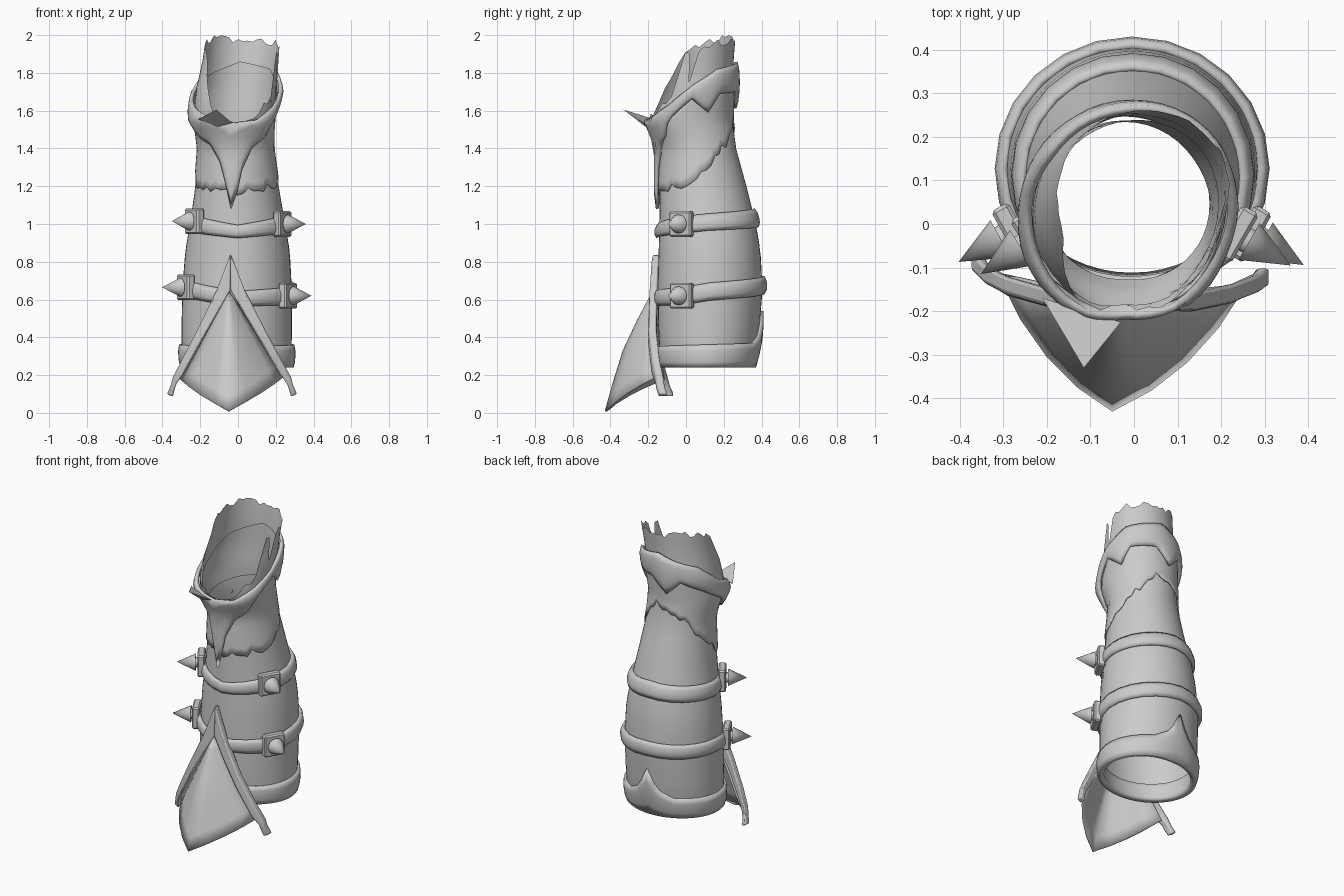
import bpy, bmesh, math, random
from mathutils import Vector, Matrix

if "Cube" in bpy.data.objects:
    bpy.data.objects.remove(bpy.data.objects["Cube"])

random.seed(4)

# Sleeve cross-sections: z, left x, right x, front y, back y
PROFILE = [(.23, -.29, .28, -.13, .355), (.4, -.30, .285, -.145, .385),
           (.65, -.295, .285, -.15, .405), (.85, -.28, .275, -.145, .395),
           (1.0, -.255, .25, -.14, .37), (1.2, -.225, .215, -.14, .32),
           (1.4, -.21, .185, -.13, .265), (1.48, -.22, .185, -.165, .255),
           (1.55, -.235, .19, -.21, .245), (1.7, -.225, .205, -.18, .25),
           (1.85, -.19, .21, -.13, .25), (2.02, -.165, .23, -.1, .265)]


def lerp_keys(keys, x):
    """Piecewise linear lookup; each key is (x, values...)."""
    if x <= keys[0][0]:
        return keys[0][1:]
    for a, b in zip(keys, keys[1:]):
        if x <= b[0]:
            f = (x - a[0]) / (b[0] - a[0])
            return tuple(p + (q - p) * f for p, q in zip(a[1:], b[1:]))
    return keys[-1][1:]


def edge(keys, deg):
    """Height of an edge around the sleeve, wrapping at 360 degrees."""
    return lerp_keys(keys + [(360, keys[0][1])], deg % 360)[0]


def surface(deg, z, off=0.0):
    """Point on the sleeve: 0 = front, 90 = right, 180 = back, 270 = left."""
    x0, x1, y0, y1 = lerp_keys(PROFILE, z)
    t = math.radians(deg)
    return Vector(((x0 + x1) / 2 + ((x1 - x0) / 2 + off) * math.sin(t),
                   (y0 + y1) / 2 - ((y1 - y0) / 2 + off) * math.cos(t), z))


def finish(name, bm, smooth=35):
    bmesh.ops.remove_doubles(bm, verts=bm.verts, dist=1e-5)
    me = bpy.data.meshes.new(name)
    bm.to_mesh(me)
    bm.free()
    ob = bpy.data.objects.new(name, me)
    bpy.context.collection.objects.link(ob)
    bpy.ops.object.select_all(action='DESELECT')
    ob.select_set(True)
    bpy.context.view_layer.objects.active = ob
    bpy.ops.object.shade_smooth_by_angle(angle=math.radians(smooth))
    return ob


def grid(bm, rows, closed=False):
    vs = [[bm.verts.new(p) for p in r] for r in rows]
    n = len(rows[0])
    for a, b in zip(vs, vs[1:]):
        for i in range(n if closed else n - 1):
            k = (i + 1) % n
            bm.faces.new((a[i], a[k], b[k], b[i]))


def wrap(name, lo, hi, off=0.0, thick=0.0, bulge=0.0, rows=4, seg=48,
         rag_lo=0.0, rag_hi=0.0):
    """Layer wrapped round the sleeve between two edge curves."""
    ang = [360 * i / seg for i in range(seg)]
    zl = [edge(lo, a) + random.uniform(-rag_lo, rag_lo) for a in ang]
    zh = [edge(hi, a) + random.uniform(-rag_hi, rag_hi) for a in ang]
    bm = bmesh.new()
    grid(bm, [[surface(a, l + (h - l) * j / rows,
                       off + bulge * abs(math.sin(math.pi * j / rows)) ** .5)
               for a, l, h in zip(ang, zl, zh)] for j in range(rows + 1)], True)
    ob = finish(name, bm)
    if thick:
        m = ob.modifiers.new("thickness", 'SOLIDIFY')
        m.thickness, m.offset = thick, -1
    return ob


# Sleeve body with torn, slanting opening
torn_top = [(0, 1.52), (30, 1.56), (60, 1.68), (67.5, 1.92), (75, 1.9), (82.5, 1.76),
            (90, 1.92), (120, 1.96), (180, 1.98), (240, 1.98), (285, 1.92),
            (300, 1.87), (315, 1.72), (330, 1.58)]
wrap("sleeve", [(0, .25)], torn_top, rows=24, rag_hi=.02)

# Outer cloth layer with ragged lower edge
wrap("upper_cloth", [(0, 1.17), (60, 1.2), (90, 1.27), (112.5, 1.36), (135, 1.42),
                     (165, 1.52), (195, 1.5), (225, 1.42), (270, 1.28), (300, 1.18)],
     [(0, 1.5), (60, 1.57), (90, 1.69), (180, 1.75), (270, 1.61), (315, 1.53)],
     off=.008, thick=.007, rows=8, rag_lo=.02)

# Pointed collar and the lining rim inside it
collar_top = [(0, 1.53), (30, 1.55), (60, 1.63), (90, 1.74), (120, 1.82), (180, 1.86),
              (240, 1.78), (270, 1.67), (300, 1.61), (330, 1.56)]
wrap("collar",
     [(0, 1.17), (7.5, 1.29), (22.5, 1.40), (45, 1.46), (75, 1.6), (90, 1.66),
      (112.5, 1.59), (127.5, 1.69), (165, 1.7), (187.5, 1.61), (210, 1.69),
      (240, 1.63), (270, 1.55), (300, 1.46), (322.5, 1.42), (337.5, 1.33),
      (345, 1.22), (352.5, 1.08)],
     collar_top, off=.022, thick=.018, bulge=.013, rows=6)
wrap("collar_lining", [(0, 1.42), (90, 1.48), (180, 1.52), (270, 1.46)], collar_top,
     off=-.012, rows=6)

# Horn on the collar lip
bm = bmesh.new()
for p in [(-.21, -.17, 1.555), (-.03, -.225, 1.535), (-.11, -.215, 1.515),
          (-.115, -.25, 1.55), (-.115, -.33, 1.605)]:
    bm.verts.new(p)
bmesh.ops.convex_hull(bm, input=bm.verts)
finish("collar_horn", bm, 50)

# Hem with a raised point at the back
wrap("hem", [(0, .24)], [(0, .35), (150, .37), (165, .41), (172.5, .46), (180, .54),
                         (187.5, .46), (195, .41), (210, .37)],
     off=.014, thick=.035, bulge=.008)

# Straps
wrap("upper_strap", [(0, .925), (60, .95), (90, .965), (180, .985), (300, .955)],
     [(0, .995), (60, 1.04), (90, 1.055), (180, 1.085), (300, 1.045)],
     off=.014, thick=.02, bulge=.012, seg=24)
wrap("lower_strap", [(0, .565), (60, .57), (90, .595), (180, .63), (270, .63), (300, .61)],
     [(0, .645), (60, .665), (90, .69), (180, .725), (270, .715), (300, .7)],
     off=.014, thick=.02, bulge=.012, seg=24)


# Studs: square buckle, neck and cone spike
def stud(name, deg, z):
    t = math.radians(deg)
    n = Vector((math.sin(t), -math.cos(t), 0))
    up = Vector((0, 0, 1))
    side = up.cross(n)
    frame = Matrix((side, up, n)).transposed().to_4x4()
    frame.translation = surface(deg, z)
    bm = bmesh.new()
    bmesh.ops.create_cube(bm, size=1, matrix=frame @ Matrix.Translation((0, 0, .022))
                          @ Matrix.Diagonal((.13, .135, .045, 1)))
    bmesh.ops.bevel(bm, geom=bm.edges[:], offset=.008, segments=1, affect='EDGES')
    for r1, r2, h, d in [(.03, .03, .03, .05), (.05, .0, .11, .11)]:
        bmesh.ops.create_cone(bm, cap_ends=True, segments=14, radius1=r1, radius2=r2,
                              depth=h, matrix=frame @ Matrix.Translation((0, 0, d)))
    finish(name, bm)


for nm, deg, z in [("upper_right", 60, 1.0), ("upper_left", -57, 1.015),
                   ("lower_right", 60, .62), ("lower_left", -61, .665)]:
    stud("stud_" + nm, deg, z)

# Flared front plate with a soft central ridge
RIDGE = [(0, -.175, .65), (.25, -.26, .49), (.5, -.335, .33), (.75, -.385, .17), (1, -.43, .01)]
apex = Vector((-.05, -.175, .65))
corners = {-1: Vector((-.31, -.12, .18)), 1: Vector((.255, -.145, .2))}
rows = []
for j in range(9):
    v = j / 8
    ridge = Vector((-.05, *lerp_keys(RIDGE, v)))
    row = []
    for i in range(-4, 5):
        s, f = (-1 if i < 0 else 1), 1 - abs(i) / 4
        p = apex.lerp(corners[s], v).lerp(ridge, f)
        row.append(p + Vector((s * .02, -.03, 0)) * (4 * f * (1 - f) * v))
    rows.append(row)
bm = bmesh.new()
grid(bm, rows[::-1])
plate = finish("front_plate", bm, 75)
m = plate.modifiers.new("thickness", 'SOLIDIFY')
m.thickness = .012

# Trim arms: outer distance, outer z, inner distance, inner z, front y
ARM = [(0, .84, 0, .65, -.18), (.075, .645, .07, .525, -.187), (.17, .45, .16, .365, -.185),
       (.255, .285, .25, .205, -.16), (.305, .19, .285, .155, -.135),
       (.315, .15, .295, .125, -.125), (.335, .10, .305, .085, -.105)]
for s, nm in [(-1, "left"), (1, "right")]:
    k = s if s < 0 else 1.05
    rows = []
    for i, (do, zo, di, zi, y) in enumerate(ARM):
        y -= .035 * i / 6 if s > 0 else 0
        xo, xi = -.04 + k * do, -.04 + k * di
        rows.append([Vector((xo, y, zo)), Vector((xi, y - .005, zi)),
                     Vector((xi, y + .04, zi)), Vector((xo, y + .04, zo))])
    bm = bmesh.new()
    grid(bm, rows, True)
    bmesh.ops.holes_fill(bm, edges=[e for e in bm.edges if e.is_boundary])
    bmesh.ops.recalc_face_normals(bm, faces=bm.faces)
    ob = finish("plate_trim_" + nm, bm)
    b = ob.modifiers.new("bevel", 'BEVEL')
    b.width, b.segments = .008, 2
